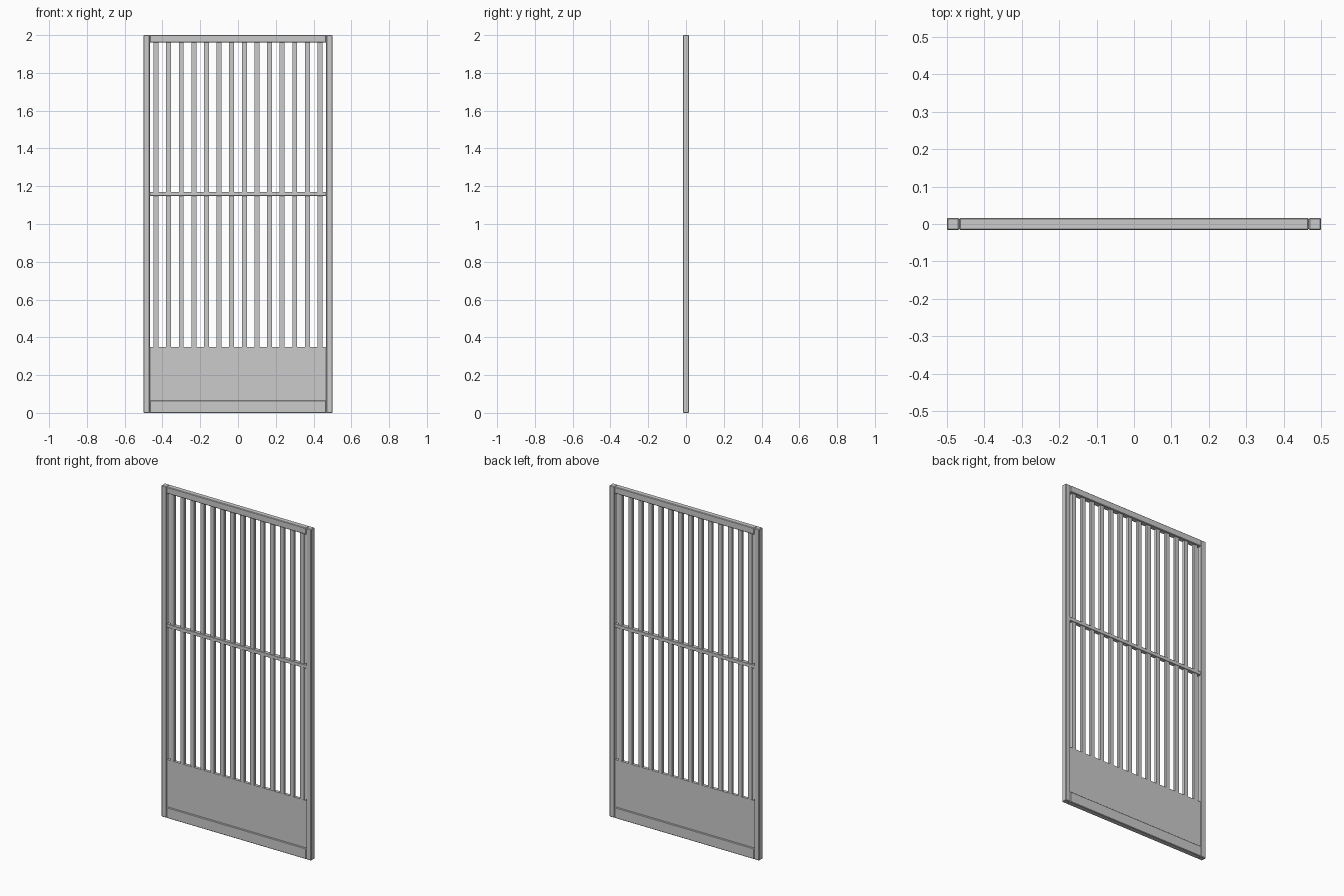
import bpy

if "Cube" in bpy.data.objects:
    bpy.data.objects.remove(bpy.data.objects["Cube"])

W, H, D = 1.0, 2.0, 0.033      # overall width, height, frame depth
INNER = W / 2 - D              # half width between the stiles


def box(name, x0, x1, z0, z1, depth, bevel=0.0):
    """Box centred on y = 0, with an optional small chamfer."""
    bpy.ops.mesh.primitive_cube_add(size=1, location=((x0 + x1) / 2, 0, (z0 + z1) / 2))
    ob = bpy.context.object
    ob.name = name
    ob.scale = (x1 - x0, depth, z1 - z0)
    bpy.ops.object.transform_apply(location=False, rotation=False, scale=True)
    if bevel:
        mod = ob.modifiers.new("edge_bevel", 'BEVEL')
        mod.width = bevel
        mod.segments = 1
    return ob


# Side stiles
box("left_stile", -W / 2, -INNER, 0, H, D, 0.003)
box("right_stile", INNER, W / 2, 0, H, D, 0.003)

# Horizontal rails
box("top_rail", -INNER, INNER, 1.96, H, D, 0.003)
box("middle_rail", -INNER, INNER, 1.149, 1.17, 0.024, 0.001)
box("bottom_rail", -INNER, INNER, 0, 0.065, D, 0.003)

# Solid lower panel
box("lower_panel", -INNER, INNER, 0.06, 0.35, 0.018)

# Vertical slats
COUNT = 14
PITCH = 2 * INNER / COUNT
for i in range(COUNT):
    x = -INNER + PITCH * (i + 0.5)
    box(f"slat_{i + 1}", x - 0.013, x + 0.013, 0.345, 1.965, 0.016)
